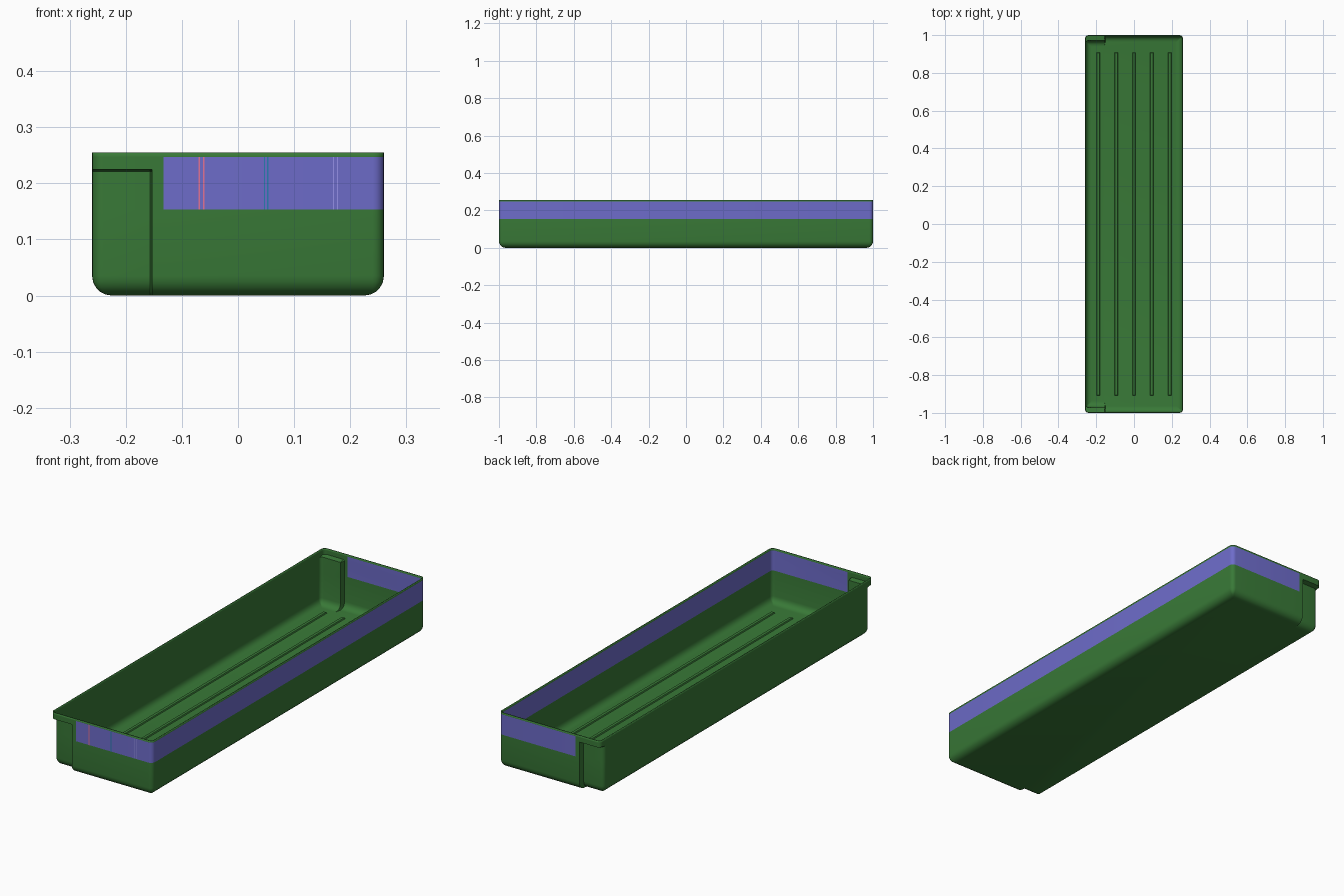
import bpy, bmesh, math

if "Cube" in bpy.data.objects:
    bpy.data.objects.remove(bpy.data.objects["Cube"])

HX, HY, H = 0.26, 1.0, 0.255          # half width, half length, height
STEP_X, STEP_Y = -0.155, 0.025        # corner recess position and depth
BAND_X, BAND_LO, BAND_HI = -0.133, 0.153, 0.247
FILLET, CORNER, WALL = 0.035, 0.02, 0.005


def material(name, rgb):
    m = bpy.data.materials.new(name)
    m.diffuse_color = (*rgb, 1)
    m.use_nodes = True
    m.node_tree.nodes["Principled BSDF"].inputs["Base Color"].default_value = m.diffuse_color
    return m


green = material("green plastic", (0.040, 0.190, 0.038))
blue = material("blue label band", (0.155, 0.150, 0.590))
pink = material("pink line", (0.75, 0.17, 0.30))
teal = material("teal line", (0.02, 0.20, 0.42))
lilac = material("lilac line", (0.30, 0.28, 0.80))


def finish(name, bm, mats):
    me = bpy.data.meshes.new(name)
    bm.to_mesh(me)
    bm.free()
    ob = bpy.data.objects.new(name, me)
    bpy.context.collection.objects.link(ob)
    for m in mats:
        me.materials.append(m)
    bpy.ops.object.select_all(action='DESELECT')
    ob.select_set(True)
    bpy.context.view_layer.objects.active = ob
    bpy.ops.object.shade_smooth_by_angle(angle=math.radians(35))
    return ob


def outline(inset, recessed):
    """Counter-clockwise rounded rectangle; the left corners step in if recessed."""
    hx, hy = HX - inset, HY - inset
    r = max(CORNER - inset, 0.006)

    def arc(cx, cy, start):
        return [(cx + r * math.cos(math.radians(start + a)),
                 cy + r * math.sin(math.radians(start + a))) for a in range(0, 91, 18)]

    stops = [STEP_X - 0.002, STEP_X + 0.002, BAND_X]
    pts = arc(-hx + r, -hy + r, 180) + [(x, -hy) for x in stops]
    pts += arc(hx - r, -hy + r, 270) + arc(hx - r, hy - r, 0)
    pts += [(x, hy) for x in reversed(stops)] + arc(-hx + r, hy - r, 90)
    if recessed:
        pts = [(x, y - math.copysign(STEP_Y, y)) if x < STEP_X else (x, y) for x, y in pts]
    return pts


# Tray shell: stacked outlines, floor fillet first, then walls and rim
levels = []
for i in range(6):
    a = math.radians(18 * i)
    levels.append((FILLET * (1 - math.cos(a)), FILLET * (1 - math.sin(a)), True))
levels.reverse()
levels = [(FILLET * (1 - math.sin(math.radians(18 * i))),
           FILLET * (1 - math.cos(math.radians(18 * i))), True) for i in range(6)]
levels += [(0, BAND_LO, True), (0, 0.221, True), (0, 0.225, False),
           (0, BAND_HI, False), (0, H, False)]
bm = bmesh.new()
rings = [[bm.verts.new((x, y, z)) for x, y in outline(inset, rec)] for inset, z, rec in levels]
bm.faces.new(list(reversed(rings[0])))
n = len(rings[0])
for lo, hi in zip(rings, rings[1:]):
    for i in range(n):
        j = (i + 1) % n
        f = bm.faces.new((lo[i], lo[j], hi[j], hi[i]))
        c = f.calc_center_median()
        if BAND_LO < c.z < BAND_HI and c.x > BAND_X:
            f.material_index = 1
tray = finish("tray_shell", bm, [green, blue])
sol = tray.modifiers.new("wall", 'SOLIDIFY')
sol.thickness, sol.offset = WALL, -1


# Floor ribs: long low bars with bevelled tops
for k in range(5):
    bm = bmesh.new()
    bmesh.ops.create_cube(bm, size=1)
    for v in bm.verts:
        s = 0.65 if v.co.z > 0 else 1
        v.co.x = v.co.x * 0.02 * s + (k - 2) * 0.0945
        v.co.y = v.co.y * (1.82 - (1 - s) * 0.02)
        v.co.z = WALL + (0.005 if v.co.z > 0 else -0.002)
    finish(f"floor_rib_{k + 1}", bm, [green])


# Fine paired lines on the front of the band
for name, mat, xs in (("pink_lines", pink, (-0.069, -0.061)),
                      ("teal_lines", teal, (0.047, 0.053)),
                      ("lilac_lines", lilac, (0.170, 0.177))):
    bm = bmesh.new()
    for x in xs:
        y = -HY - 0.0006
        bm.faces.new([bm.verts.new((x + dx, y, z)) for dx, z in (
            (-0.001, BAND_LO), (0.001, BAND_LO), (0.001, BAND_HI), (-0.001, BAND_HI))])
    finish(name, bm, [mat])
